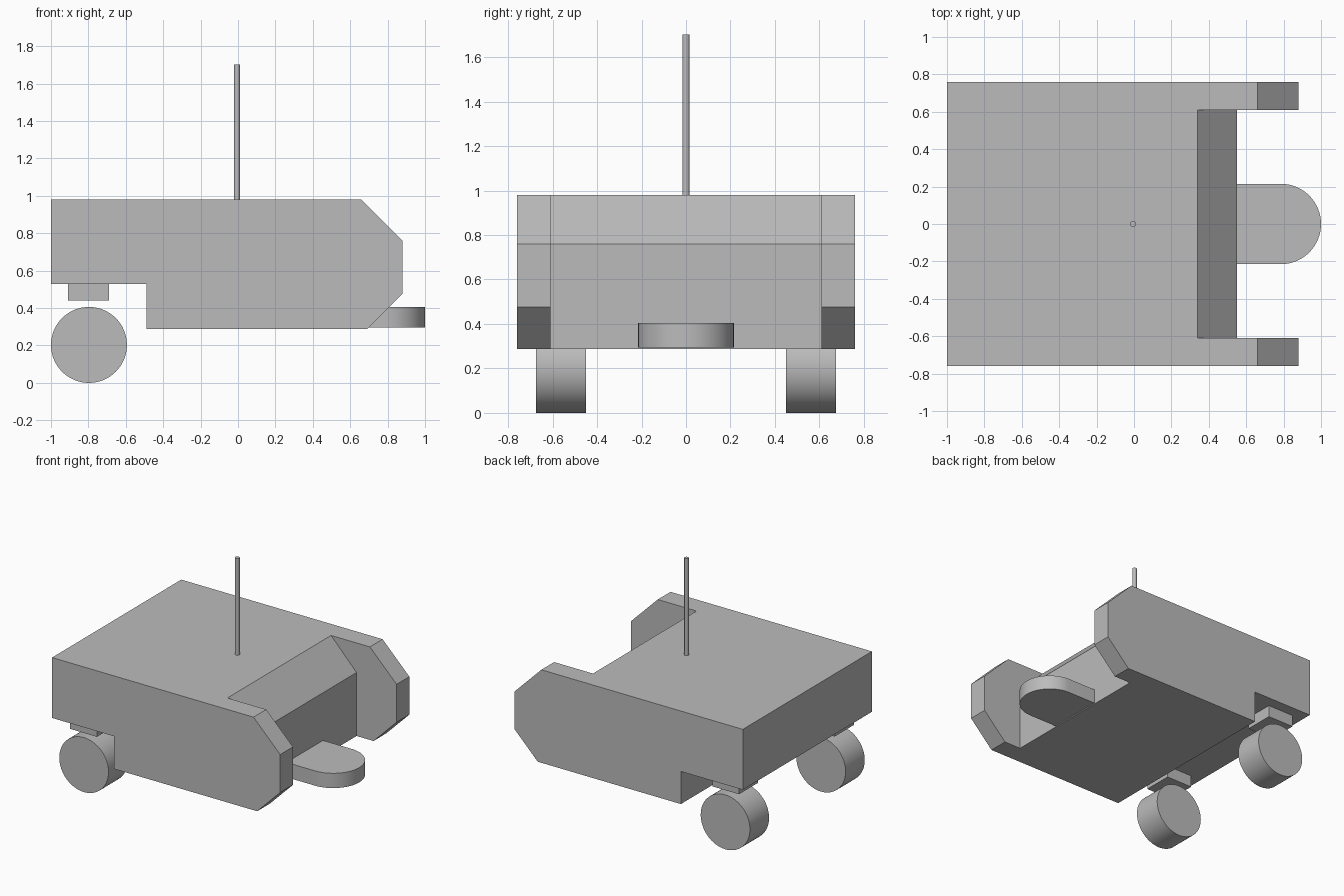
import bpy
import bmesh
import math
from mathutils import Matrix

cube = bpy.data.objects.get("Cube")
if cube:
    bpy.data.objects.remove(cube, do_unlink=True)

GREY = 0.5
grey = bpy.data.materials.new("plain grey")
grey.use_nodes = True
grey.diffuse_color = (GREY, GREY, GREY, 1)
grey.node_tree.nodes["Principled BSDF"].inputs["Base Color"].default_value = (GREY, GREY, GREY, 1)


def finish(name, bm):
    """Turn a bmesh into a named, coloured object."""
    bmesh.ops.recalc_face_normals(bm, faces=bm.faces)
    mesh = bpy.data.meshes.new(name)
    bm.to_mesh(mesh)
    bm.free()
    mesh.materials.append(grey)
    obj = bpy.data.objects.new(name, mesh)
    bpy.context.collection.objects.link(obj)
    return obj


def activate(obj):
    bpy.ops.object.select_all(action="DESELECT")
    obj.select_set(True)
    bpy.context.view_layer.objects.active = obj


def smooth(obj):
    activate(obj)
    bpy.ops.object.shade_smooth_by_angle(angle=math.radians(30))


def prism(name, points, offset):
    """Extrude a closed outline of 3D points along an offset."""
    bm = bmesh.new()
    face = bm.faces.new([bm.verts.new(p) for p in points])
    result = bmesh.ops.extrude_face_region(bm, geom=[face], use_keep_orig=True)
    verts = [v for v in result["geom"] if isinstance(v, bmesh.types.BMVert)]
    bmesh.ops.translate(bm, verts=verts, vec=offset)
    return finish(name, bm)


def side_prism(name, outline, y0, y1):
    return prism(name, [(x, y0, z) for x, z in outline], (0, y1 - y0, 0))


def cylinder(name, radius, depth, centre, axis="Z", segments=64):
    turn = Matrix.Rotation(math.pi / 2, 4, "X") if axis == "Y" else Matrix()
    bm = bmesh.new()
    bmesh.ops.create_cone(bm, cap_ends=True, segments=segments, radius1=radius,
                          radius2=radius, depth=depth,
                          matrix=Matrix.Translation(centre) @ turn)
    obj = finish(name, bm)
    smooth(obj)
    return obj


# Body: stepped side profile with a bevelled nose
body = side_prism("body", [(-1, 0.98), (0.66, 0.98), (0.88, 0.76), (0.88, 0.477),
                           (0.69, 0.287), (-0.49, 0.287), (-0.49, 0.53), (-1, 0.53)],
                  -0.76, 0.76)

# Recess between the two cheeks, with a sloping upper face
cutter = side_prism("recess_cutter", [(0.13, 1.2), (0.55, 0.76), (0.55, 0.1),
                                      (1.2, 0.1), (1.2, 1.2)], -0.61, 0.61)
cutter.hide_render = True
recess = body.modifiers.new("recess", "BOOLEAN")
recess.operation = "DIFFERENCE"
recess.solver = "EXACT"
recess.object = cutter
activate(body)
bpy.ops.object.modifier_apply(modifier=recess.name)
bpy.data.objects.remove(cutter, do_unlink=True)

# Rounded tongue projecting from the recess
RADIUS = 0.215
arc = [math.radians(-90 + 180 * i / 32) for i in range(33)]
tongue = [(0.54, RADIUS, 0.295), (0.54, -RADIUS, 0.295)]
tongue += [(1 - RADIUS + RADIUS * math.cos(a), RADIUS * math.sin(a), 0.295) for a in arc]
smooth(prism("tongue", tongue, (0, 0, 0.11)))

# Wheels and the mounting blocks above them
for side, label in ((-1, "front"), (1, "back")):
    cylinder(label + "_wheel", 0.203, 0.225, (-0.797, side * 0.563, 0.203), "Y")
    side_prism(label + "_wheel_mount", [(-0.91, 0.54), (-0.69, 0.54), (-0.69, 0.44),
                                        (-0.91, 0.44)], side * 0.45, side * 0.675)

# Antenna
cylinder("antenna", 0.016, 0.74, (-0.005, 0, 1.332), segments=32)
